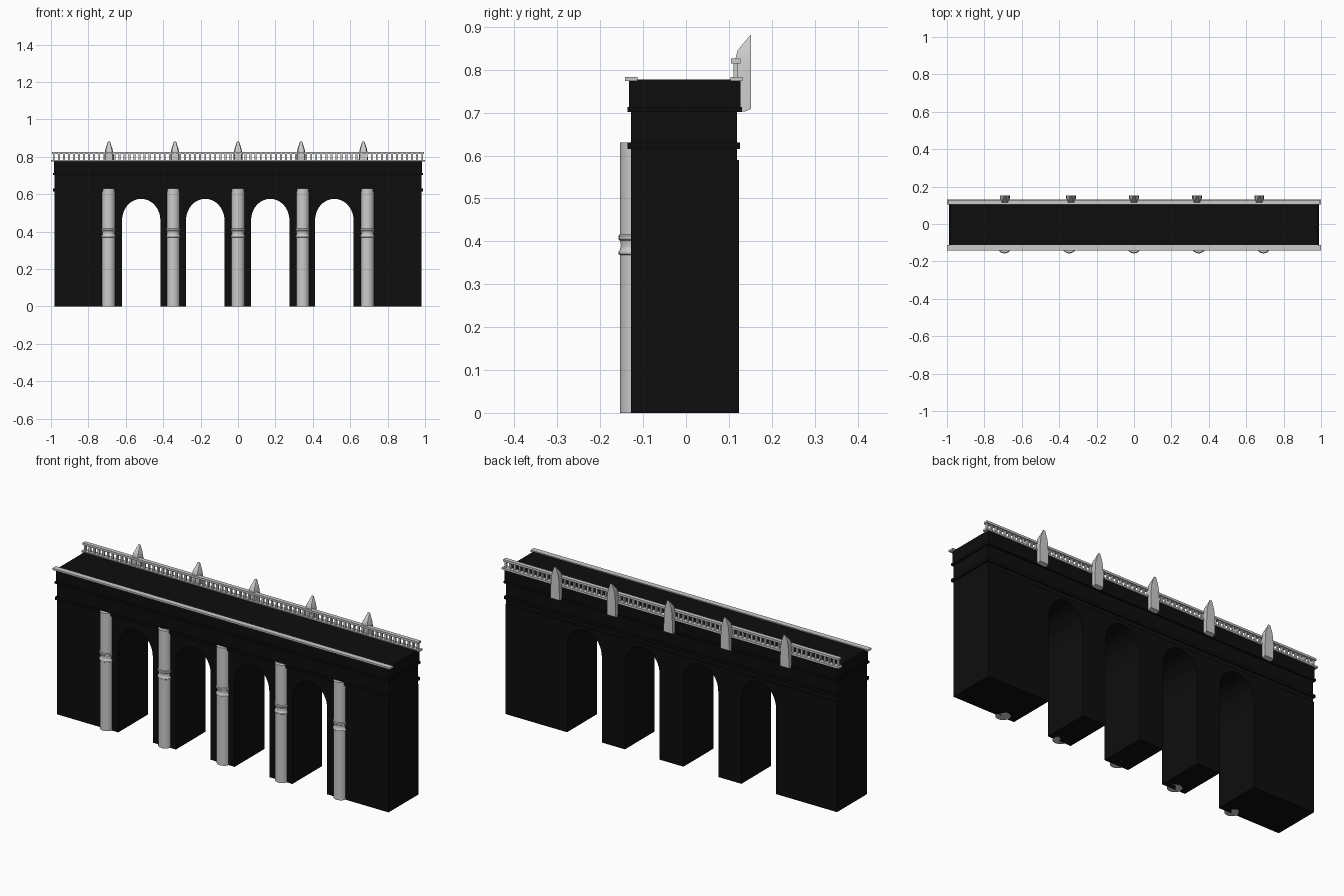
import bpy, bmesh, math

if "Cube" in bpy.data.objects:
    bpy.data.objects.remove(bpy.data.objects["Cube"])

black = bpy.data.materials.new("black_stone")
black.diffuse_color = (0.004, 0.004, 0.004, 1)
black.use_nodes = True
black.node_tree.nodes["Principled BSDF"].inputs["Base Color"].default_value = black.diffuse_color


def finish(name, bm, mat=None, smooth=False):
    bmesh.ops.recalc_face_normals(bm, faces=bm.faces)
    me = bpy.data.meshes.new(name)
    bm.to_mesh(me)
    bm.free()
    ob = bpy.data.objects.new(name, me)
    bpy.context.collection.objects.link(ob)
    if mat:
        me.materials.append(mat)
    if smooth:
        bpy.context.view_layer.objects.active = ob
        ob.select_set(True)
        bpy.ops.object.shade_smooth_by_angle(angle=math.radians(35))
        ob.select_set(False)
    return ob


def add_box(bm, x, y, z):
    vs = bmesh.ops.create_cube(bm, size=1)["verts"]
    for v in vs:
        for i, (a, b) in enumerate((x, y, z)):
            v.co[i] = (a + b) / 2 + v.co[i] * (b - a)


def box(name, x, y, z, mat=None):
    bm = bmesh.new()
    add_box(bm, x, y, z)
    return finish(name, bm, mat)


def loft(name, rings, smooth=True):
    bm = bmesh.new()
    loops = [[bm.verts.new(p) for p in r] for r in rings]
    n = len(loops[0])
    for a, b in zip(loops, loops[1:]):
        for i in range(n):
            j = (i + 1) % n
            bm.faces.new((a[i], a[j], b[j], b[i]))
    bm.faces.new(loops[0])
    bm.faces.new(loops[-1])
    return finish(name, bm, None, smooth)


# Arcaded wall: silhouette with four round-headed openings, extruded in depth
outline = [(-0.982, 0.59), (-0.982, 0)]
for x0, x1 in ((-0.62, -0.415), (-0.278, -0.072), (0.07, 0.275), (0.412, 0.618)):
    c, r = (x0 + x1) / 2, (x1 - x0) / 2
    outline.append((x0, 0))
    for k in range(21):
        t = math.pi * (1 - k / 20)
        outline.append((c + r * math.cos(t), 0.46 + 0.115 * math.sin(t)))
    outline.append((x1, 0))
outline += [(0.982, 0), (0.982, 0.59)]
bm = bmesh.new()
face = bm.faces.new([bm.verts.new((x, -0.128, z)) for x, z in outline])
ext = bmesh.ops.extrude_face_region(bm, geom=[face])["geom"]
bmesh.ops.translate(bm, vec=(0, 0.252, 0),
                    verts=[g for g in ext if isinstance(g, bmesh.types.BMVert)])
finish("arcade_wall", bm, black)

# Upper wall, string courses and parapet
box("upper_wall", (-0.982, 0.982), (-0.128, 0.119), (0.59, 0.71), black)
box("lower_string_course", (-0.99, 0.99), (-0.136, 0.126), (0.615, 0.63), black)
box("upper_string_course", (-0.99, 0.99), (-0.137, 0.131), (0.702, 0.713), black)
box("parapet", (-0.985, 0.985), (-0.133, 0.127), (0.71, 0.778), black)

# Edge copings and rear top rail
box("front_coping", (-1, 1), (-0.142, -0.113), (0.774, 0.783))
box("rear_coping", (-1, 1), (0.104, 0.132), (0.774, 0.783))
box("rear_rail", (-0.995, 0.995), (0.105, 0.127), (0.815, 0.826))

# Rear balusters
bm = bmesh.new()
for i in range(74):
    x = -0.985 + 1.97 * i / 73
    add_box(bm, (x - 0.005, x + 0.005), (0.111, 0.121), (0.782, 0.816))
finish("rear_balusters", bm)

# Front engaged columns with a moulded belt
profile = [(0.036, 0), (0.036, 0.368), (0.039, 0.37), (0.039, 0.376), (0.036, 0.38),
           (0.034, 0.39), (0.036, 0.402), (0.039, 0.405), (0.039, 0.413),
           (0.036, 0.416), (0.036, 0.63)]
for x in (-0.692, -0.346, 0, 0.346, 0.692):
    loft("front_column", [[(x + r * math.cos(math.tau * k / 32),
                            -0.118 + r * math.sin(math.tau * k / 32), z)
                           for k in range(32)] for r, z in profile])

# Rear pointed finials: (height, outer half width, inner half width, inner depth)
sections = [(0.703, 0.026, 0.022, 0.124), (0.78, 0.025, 0.02, 0.117),
            (0.825, 0.022, 0.017, 0.115), (0.845, 0.018, 0.014, 0.12),
            (0.862, 0.012, 0.009, 0.134), (0.881, 0.006, 0.005, 0.150)]
for x in (-0.69, -0.337, 0, 0.337, 0.67):
    loft("rear_finial", [[(x - w, 0.152, z + (0.006 if z < 0.71 else 0)),
                          (x + w, 0.152, z + (0.006 if z < 0.71 else 0)),
                          (x + w, (d + 0.152) / 2, z), (x + v, d, z),
                          (x - v, d, z), (x - w, (d + 0.152) / 2, z)]
                         for z, w, v, d in sections])
